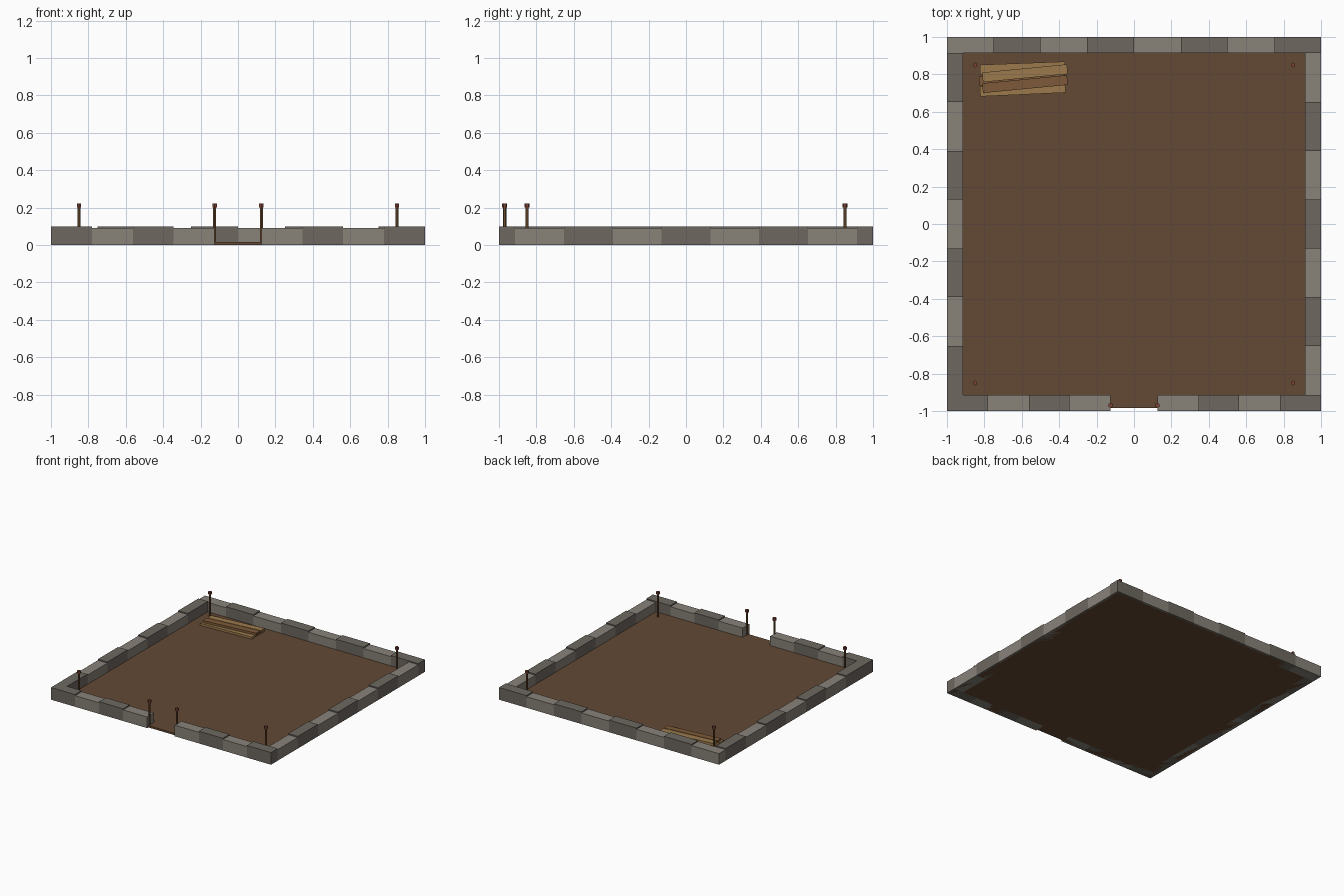
import bpy, math

if "Cube" in bpy.data.objects:
    bpy.data.objects.remove(bpy.data.objects["Cube"])


def material(name, r, g, b):
    m = bpy.data.materials.new(name)
    m.diffuse_color = (r, g, b, 1)
    m.use_nodes = True
    m.node_tree.nodes["Principled BSDF"].inputs["Base Color"].default_value = m.diffuse_color
    return m


STONE_DARK = material("stone_dark", 0.153, 0.138, 0.117)
STONE_LIGHT = material("stone_light", 0.246, 0.223, 0.191)
EARTH = material("earth", 0.125, 0.066, 0.034)
WOOD_DARK = material("wood_dark", 0.205, 0.102, 0.040)
WOOD_LIGHT = material("wood_light", 0.330, 0.195, 0.073)
POST = material("post_wood", 0.15, 0.075, 0.03)
CAP = material("cap_red", 0.20, 0.055, 0.035)


def box(name, x0, x1, y0, y1, z0, z1, mat, angle=0):
    bpy.ops.mesh.primitive_cube_add(
        size=1, location=((x0 + x1) / 2, (y0 + y1) / 2, (z0 + z1) / 2),
        rotation=(0, 0, math.radians(angle)))
    o = bpy.context.object
    o.name = name
    o.scale = (x1 - x0, y1 - y0, z1 - z0)
    o.data.materials.append(mat)


def prism(name, x, y, z0, z1, radius, mat):
    bpy.ops.mesh.primitive_cylinder_add(
        vertices=6, radius=radius, depth=z1 - z0, location=(x, y, (z0 + z1) / 2))
    o = bpy.context.object
    o.name = name
    o.data.materials.append(mat)


INNER = 0.913
FLOOR = 0.015


def stone_row(name, start, end, count, dark_first, place):
    # row of blocks alternating in shade and height
    step = (end - start) / count
    for i in range(count):
        dark = (i % 2 == 0) == dark_first
        a = start + i * step
        x0, x1, y0, y1 = place(a, a + step)
        box(f"{name}_{i + 1}", x0, x1, y0, y1, 0, 0.1 if dark else 0.091,
            STONE_DARK if dark else STONE_LIGHT)


# Earth floor, running under the walls and through the gateway
box("earth_floor", -0.985, 0.985, -0.985, 0.985, 0, FLOOR, EARTH)

# Low stone walls with a gap at the front
stone_row("front_wall_left", -1, -0.125, 4, True, lambda a, b: (a, b, -1, -INNER))
stone_row("front_wall_right", 0.125, 1, 4, False, lambda a, b: (a, b, -1, -INNER))
stone_row("back_wall", -1, 1, 8, False, lambda a, b: (a, b, INNER, 1))
stone_row("left_wall", -INNER, INNER, 7, True, lambda a, b: (-1, -INNER, a, b))
stone_row("right_wall", -INNER, INNER, 7, False, lambda a, b: (INNER, 1, a, b))

# Corner stakes and gate stakes with red caps
stakes = [(sx * 0.85, sy * 0.85) for sx in (-1, 1) for sy in (-1, 1)]
stakes += [(sx * 0.125, -0.97) for sx in (-1, 1)]
for i, (x, y) in enumerate(stakes):
    prism(f"stake_{i + 1}", x, y, 0, 0.205, 0.009, POST)
    prism(f"stake_cap_{i + 1}", x, y, 0.2, 0.222, 0.0135, CAP)

# Plank pile: three below, two skewed on top
planks = [(-0.595, 0.834, 0, 2.2, WOOD_LIGHT), (-0.600, 0.776, 0, 3.0, WOOD_DARK),
          (-0.595, 0.718, 0, 2.6, WOOD_LIGHT), (-0.583, 0.806, 1, 5.5, WOOD_LIGHT),
          (-0.583, 0.748, 1, 5.5, WOOD_DARK)]
for i, (x, y, layer, angle, mat) in enumerate(planks):
    z = FLOOR + layer * 0.019
    box(f"plank_{i + 1}", x - 0.228, x + 0.228, y - 0.026, y + 0.026, z, z + 0.018, mat, angle)
